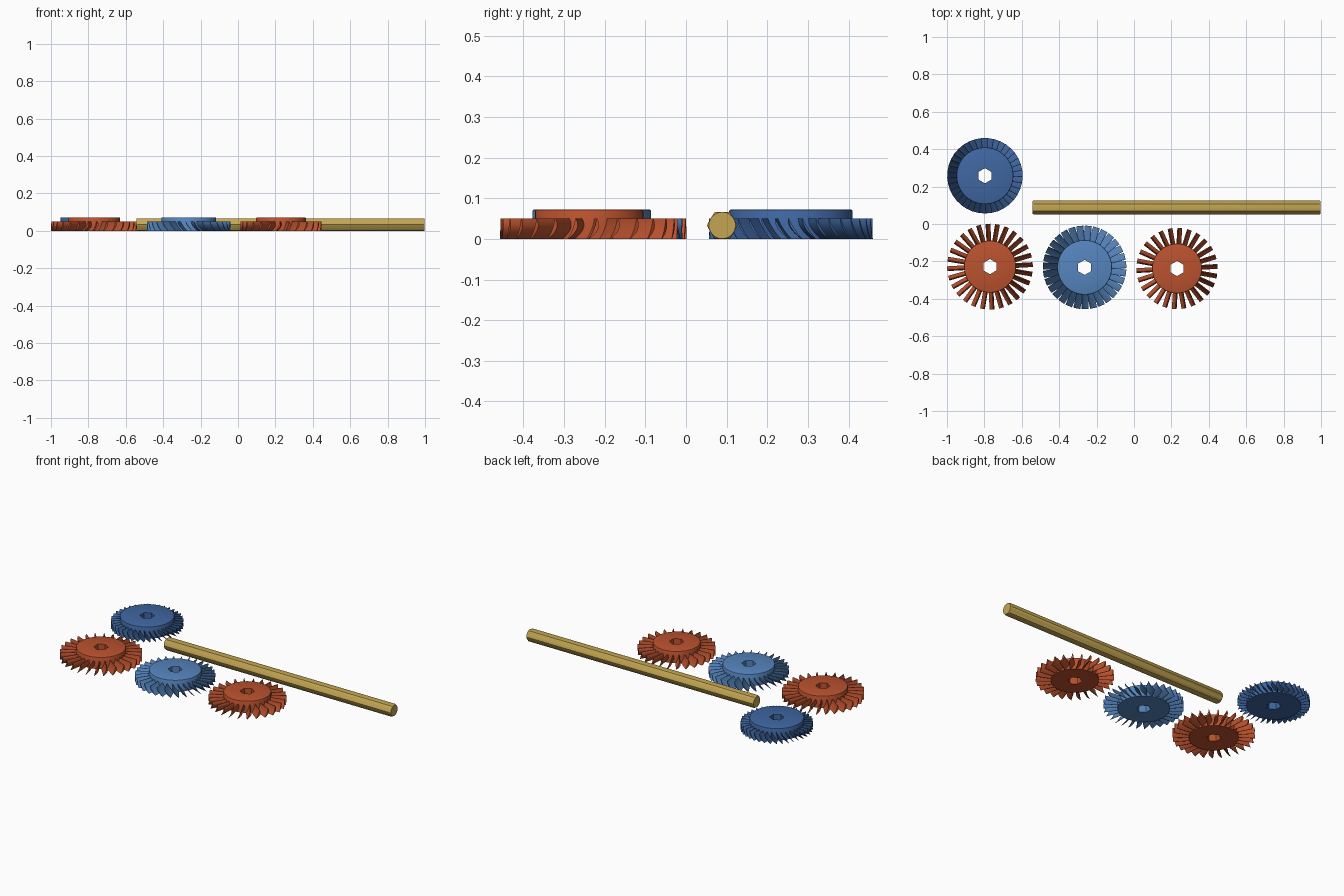
import bpy, bmesh, math

if "Cube" in bpy.data.objects:
    bpy.data.objects.remove(bpy.data.objects["Cube"])

def material(name, rgb):
    m = bpy.data.materials.new(name)
    m.diffuse_color = (*rgb, 1)
    m.use_nodes = True
    m.node_tree.nodes["Principled BSDF"].inputs["Base Color"].default_value = m.diffuse_color
    return m

RED = material("rust_red", (0.50, 0.085, 0.028))
NAVY = material("deep_blue", (0.050, 0.135, 0.36))
SKY = material("light_blue", (0.092, 0.235, 0.52))
GOLD = material("brass", (0.55, 0.38, 0.085))

BLADE_H, HUB_H = 0.05, 0.072

def finish(name, bm, mat, loc, smooth=True):
    bmesh.ops.recalc_face_normals(bm, faces=bm.faces)
    me = bpy.data.meshes.new(name)
    bm.to_mesh(me)
    bm.free()
    me.materials.append(mat)
    ob = bpy.data.objects.new(name, me)
    bpy.context.collection.objects.link(ob)
    ob.location = loc
    if smooth:
        bpy.ops.object.select_all(action='DESELECT')
        ob.select_set(True)
        bpy.context.view_layer.objects.active = ob
        bpy.ops.object.shade_smooth_by_angle(angle=math.radians(30))
    return ob

def hex_radius(a, apothem):
    """Distance to a hexagon whose corners sit at 30, 90, 150... degrees."""
    s = math.pi / 3
    return apothem / math.cos((a + s / 2) % s - s / 2)

def bridge(bm, rings, closed):
    n = len(rings[0])
    for k in range(len(rings) if closed else len(rings) - 1):
        p, q = rings[k], rings[(k + 1) % len(rings)]
        for i in range(n):
            j = (i + 1) % n
            bm.faces.new((p[i], p[j], q[j], q[i]))

# Hub: round disc with softened top edge and a hexagonal bore
def hub(name, radius, mat, loc, n=72):
    bm = bmesh.new()
    angles = [2 * math.pi * i / n for i in range(n)]
    bore = lambda a: hex_radius(a, 0.035)
    profile = [(lambda a: radius, 0), (lambda a: radius, HUB_H - 0.004),
               (lambda a: radius - 0.0015, HUB_H - 0.001),
               (lambda a: radius - 0.004, HUB_H), (bore, HUB_H), (bore, 0)]
    rings = [[bm.verts.new((f(a) * math.cos(a), f(a) * math.sin(a), z))
              for a in angles] for f, z in profile]
    bridge(bm, rings, True)
    finish(name, bm, mat, loc)

# Blades: curved airfoil section, extruded radially and repeated round the hub
def blades(name, r_in, r_out, count, sweep, camber, thick, mat, loc, steps=7):
    bm = bmesh.new()
    def mid(u):
        return sweep * (u - 0.5) + camber * (4 * u * (1 - u) - 0.5)
    def half(u):
        return thick * (0.2 + 0.8 * math.sin(math.pi * u)) / 2
    us = [i / steps for i in range(steps + 1)]
    section = [(mid(u) + half(u), u * BLADE_H) for u in us]
    section += [(mid(u) - half(u), u * BLADE_H) for u in reversed(us)]
    for k in range(count):
        a = 2 * math.pi * (k + 0.25) / count
        c, s = math.cos(a), math.sin(a)
        rings = [[bm.verts.new((r * c - t * s, r * s + t * c, z))
                  for t, z in section] for r in (r_in, r_out)]
        bridge(bm, rings, False)
        bm.faces.new(rings[0])
        bm.faces.new(rings[1])
    finish(name, bm, mat, loc)

# Bladed wheels: name, centre, hub radius, tip radius, count, sweep, camber, thickness
wheels = [
    ("large_red_wheel", (-0.77, -0.228), 0.139, 0.229, 28, 0.019, 0.008, 0.011, RED),
    ("light_blue_wheel", (-0.264, -0.232), 0.146, 0.223, 31, -0.036, -0.006, 0.007, SKY),
    ("small_red_wheel", (0.23, -0.238), 0.133, 0.217, 26, 0.019, 0.008, 0.011, RED),
    ("deep_blue_wheel", (-0.797, 0.258), 0.152, 0.201, 37, -0.033, -0.006, 0.007, NAVY),
]
for name, (x, y), rh, rt, n, sweep, camber, thick, mat in wheels:
    hub(name + "_hub", rh, mat, (x, y, 0))
    blades(name + "_blades", rh - 0.006, rt, n, sweep, camber, thick, mat, (x, y, 0))

# Shaft: hexagonal bar with rounded corners and chamfered ends
def shaft(x0, x1, y, apothem):
    bm = bmesh.new()
    n = 48
    def ring(x, limit):
        pts = []
        for i in range(n):
            a = 2 * math.pi * i / n
            r = min(hex_radius(a + math.pi / 6, apothem), limit)
            pts.append(bm.verts.new((x, r * math.cos(a), r * math.sin(a))))
        return pts
    body, end, ch = apothem * 1.13, apothem * 0.99, 0.005
    rings = [ring(x0, end), ring(x0 + ch, body), ring(x1 - ch, body), ring(x1, end)]
    bridge(bm, rings, False)
    bm.faces.new(rings[0])
    bm.faces.new(rings[-1])
    finish("shaft", bm, GOLD, (0, y, apothem), True)

shaft(-0.543, 0.998, 0.089, 0.033)
